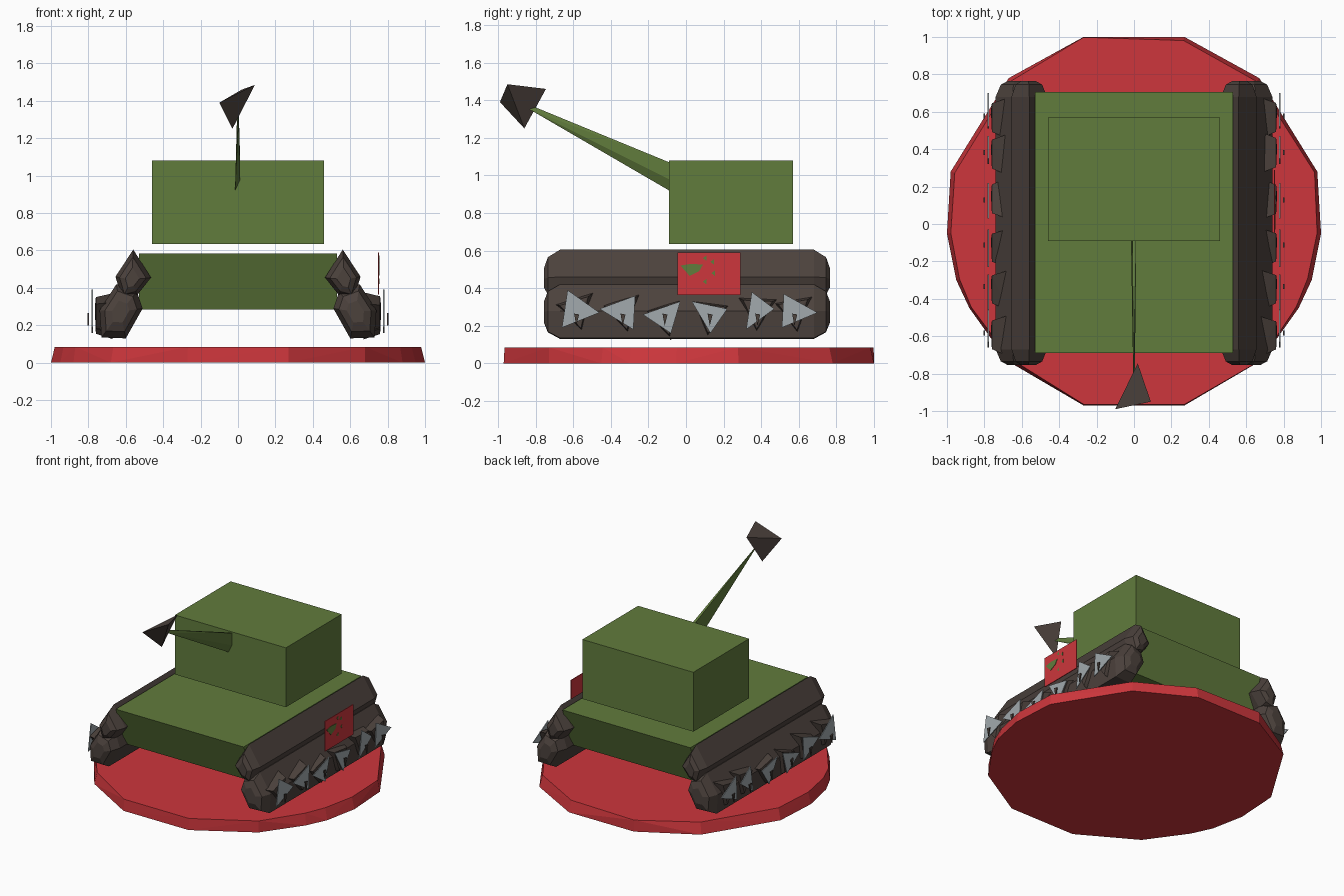
import bpy, bmesh, math, random
from mathutils import Vector

random.seed(4)
if "Cube" in bpy.data.objects:
    bpy.data.objects.remove(bpy.data.objects["Cube"])


def material(name, r, g, b):
    m = bpy.data.materials.new(name)
    m.use_nodes = True
    m.diffuse_color = (r, g, b, 1)
    m.node_tree.nodes["Principled BSDF"].inputs["Base Color"].default_value = (r, g, b, 1)
    return m


GREEN = material("olive green", 0.12, 0.2, 0.046)
RED = material("red", 0.61, 0.037, 0.045)
BROWN = material("dark brown", 0.072, 0.054, 0.046)
SILVER = material("silver", 0.36, 0.4, 0.42)


def finish(bm, name, mat):
    bmesh.ops.recalc_face_normals(bm, faces=bm.faces)
    mesh = bpy.data.meshes.new(name)
    bm.to_mesh(mesh)
    bm.free()
    mesh.materials.append(mat)
    obj = bpy.data.objects.new(name, mesh)
    bpy.context.collection.objects.link(obj)
    return obj


def solid(name, points, mat):
    """Convex flat-faced part around a few points."""
    bm = bmesh.new()
    for p in points:
        bm.verts.new(p)
    bmesh.ops.convex_hull(bm, input=bm.verts)
    bmesh.ops.dissolve_limit(bm, angle_limit=0.01, verts=bm.verts, edges=bm.edges)
    return finish(bm, name, mat)


def loft(name, rings, mat):
    """Skin equal rings of points and cap both ends."""
    bm = bmesh.new()
    loops = [[bm.verts.new(p) for p in ring] for ring in rings]
    n = len(loops[0])
    for a, b in zip(loops, loops[1:]):
        for i in range(n):
            j = (i + 1) % n
            bm.faces.new((a[i], a[j], b[j], b[i]))
    bm.faces.new(loops[0])
    bm.faces.new(loops[-1])
    return finish(bm, name, mat)


def side_plate(name, outline, x0, x1, mat):
    return solid(name, [(x, y, z) for x in (x0, x1) for y, z in outline], mat)


# Faceted round base
half = [(0.27, 1.0), (0.67, 0.78), (0.98, 0.28), (1.0, -0.05),
        (0.95, -0.3), (0.88, -0.45), (0.68, -0.73), (0.27, -0.97)]
outline = half + [(-x, y) for x, y in reversed(half)]
top = []
for x, y in outline:
    k = random.uniform(0.975, 1.0)
    top.append((x * k, y * k, 0.085))
solid("base", [(x, y, 0) for x, y in outline] + top, RED)

# Hull with undercut front and back
solid("hull", [(s * 0.53, y, z) for s in (-1, 1)
               for y, z in ((-0.69, 0.585), (0.705, 0.585), (-0.58, 0.285), (0.6, 0.285))], GREEN)

# Turret
solid("turret", [(x, y, z) for x in (-0.46, 0.46) for y in (-0.09, 0.57)
                 for z in (0.635, 1.08)], GREEN)

# Tapered barrel and its pointed end
solid("barrel", [(-0.016, -0.09, 0.92), (0.012, -0.09, 1.07), (-0.008, -0.09, 1.07),
                 (0.012, -0.09, 0.98), (0.004, -0.83, 1.35), (-0.004, -0.82, 1.37)], GREEN)
solid("barrel_tip", [(-0.1, -0.99, 1.39), (0.09, -0.95, 1.485),
                     (0.02, -0.745, 1.46), (-0.03, -0.86, 1.25)], BROWN)

# Each track is two rounded bars, with spikes and shards on the outside
upper = [(0.56, 0.605), (0.465, 0.455), (0.54, 0.36), (0.62, 0.34), (0.655, 0.46)]
lower = [(0.65, 0.42), (0.54, 0.38), (0.51, 0.29), (0.6, 0.13), (0.73, 0.135), (0.74, 0.28)]
stations = [(-0.755, 0.4), (-0.735, 0.75), (-0.67, 1), (0.68, 1), (0.745, 0.75), (0.765, 0.4)]
teeth = [[(-0.63, 0.39), (-0.66, 0.19), (-0.46, 0.27)],
         [(-0.46, 0.29), (-0.27, 0.36), (-0.28, 0.18)],
         [(-0.23, 0.26), (-0.03, 0.33), (-0.08, 0.16)],
         [(0.03, 0.33), (0.22, 0.29), (0.13, 0.16)],
         [(0.35, 0.38), (0.47, 0.29), (0.32, 0.18)],
         [(0.52, 0.37), (0.70, 0.27), (0.51, 0.19)]]

for s, side in ((1, "left"), (-1, "right")):
    for part, section in (("upper", upper), ("lower", lower)):
        cx = sum(p[0] for p in section) / len(section)
        cz = sum(p[1] for p in section) / len(section)
        rings = [[(s * (cx + (x - cx) * k), y, cz + (z - cz) * k) for x, z in section]
                 for y, k in stations]
        loft(f"{side}_{part}_track", rings, BROWN)
    for i, tri in enumerate(teeth):
        side_plate(f"{side}_tooth_{i}", tri, s * 0.776, s * 0.782, SILVER)
        c = sum((Vector(p) for p in tri), Vector((0, 0))) / 3
        # Brown shard behind the tooth
        turn = random.uniform(0.3, 0.9)
        pts = [(s * 0.765, c.x + 0.03, c.y + 0.02)]
        for j in range(3):
            a = turn + j * math.tau / 3
            pts += [(s * 0.67, c.x + 0.13 * math.cos(a), c.y + 0.13 * math.sin(a)),
                    (s * 0.76, c.x + 0.09 * math.cos(a), c.y + 0.1 * math.sin(a))]
        solid(f"{side}_shard_{i}", pts, BROWN)
        # Small dark spike on the tooth
        side_plate(f"{side}_spike_{i}", [(c.x - 0.012, 0.265), (c.x + 0.015, 0.26), (c.x, 0.2)],
                   s * 0.796, s * 0.804, BROWN)

# Flag on one side with a green blotch and specks
side_plate("flag", [(y, z) for y in (-0.045, 0.29) for z in (0.365, 0.59)], 0.748, 0.754, RED)
side_plate("flag_blotch", [(-0.03, 0.52), (0.03, 0.53), (0.09, 0.525), (0.07, 0.49), (0.02, 0.465)],
           0.753, 0.757, GREEN)
for i, (y, z) in enumerate([(0.1, 0.56), (0.14, 0.54), (0.145, 0.48), (0.1, 0.435)]):
    side_plate(f"flag_speck_{i}", [(y - 0.01, z), (y + 0.008, z + 0.014), (y + 0.008, z - 0.014)],
               0.753, 0.757, GREEN)
